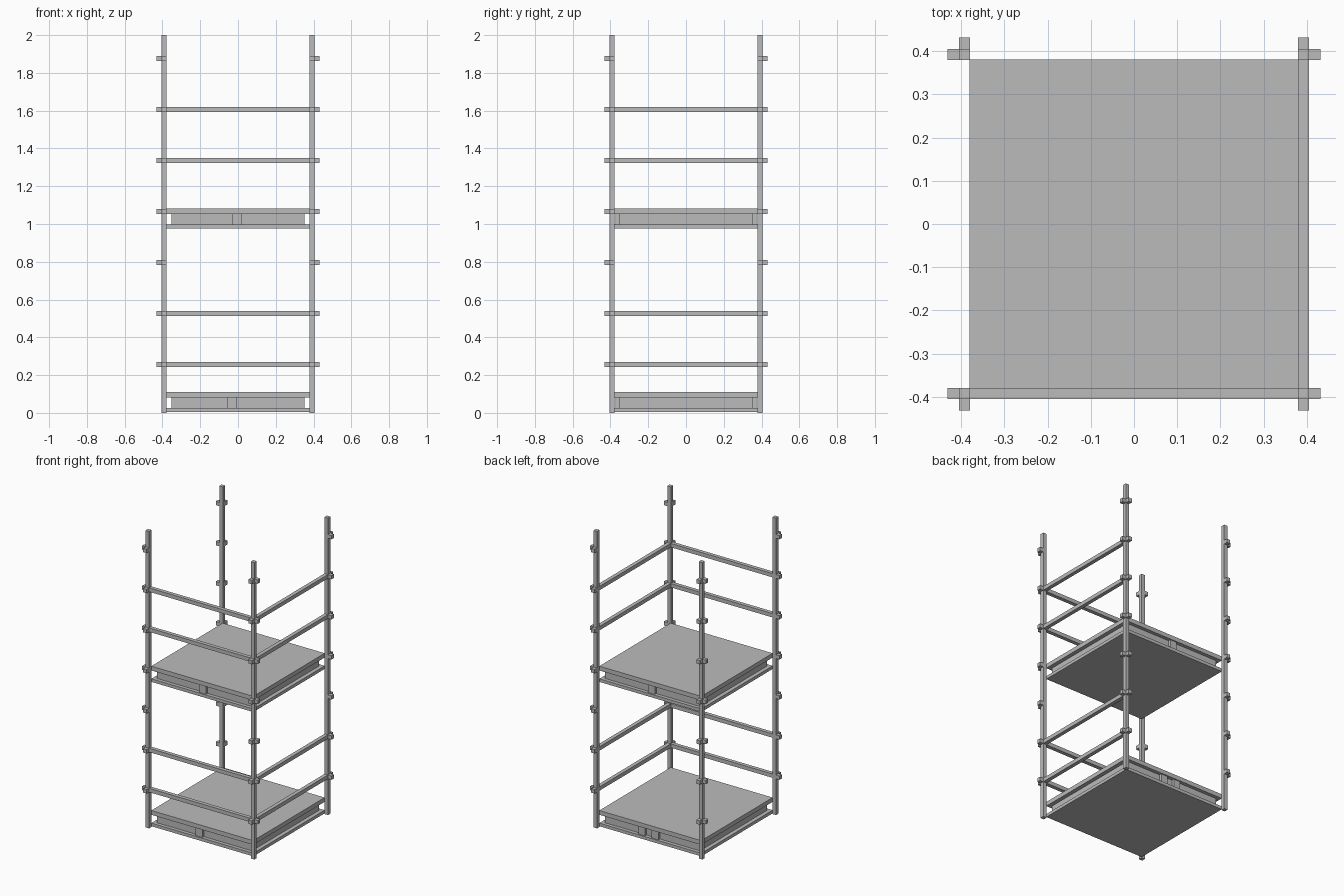
import bpy
import bmesh
from mathutils import Matrix, Vector

cube = bpy.data.objects.get("Cube")
if cube:
    bpy.data.objects.remove(cube, do_unlink=True)

grey = bpy.data.materials.new("plain_grey")
grey.use_nodes = True
grey.diffuse_color = (0.5, 0.5, 0.5, 1)
grey.node_tree.nodes["Principled BSDF"].inputs["Base Color"].default_value = (0.5, 0.5, 0.5, 1)


def build(name, boxes):
    """One object made of boxes, each given by two opposite corners."""
    bm = bmesh.new()
    for a, b in boxes:
        a, b = Vector(a), Vector(b)
        size = [abs(v) for v in b - a]
        bmesh.ops.create_cube(bm, size=1, matrix=Matrix.Translation((a + b) / 2) @ Matrix.Diagonal((*size, 1)))
    mesh = bpy.data.meshes.new(name)
    bm.to_mesh(mesh)
    bm.free()
    mesh.materials.append(grey)
    obj = bpy.data.objects.new(name, mesh)
    bpy.context.collection.objects.link(obj)


INNER, OUTER, TIP = 0.379, 0.405, 0.431   # post faces and lug tip
HALF = 0.013                              # half rail thickness
levels = [0.257 + 0.27 * i for i in range(7)]

# Corner posts with two outward lugs at every level
for sx, side in ((-1, "right"), (1, "left")):
    for sy, end in ((-1, "front"), (1, "back")):
        build(f"{end}_{side}_post", [((sx * INNER, sy * INNER, 0), (sx * OUTER, sy * OUTER, 2))])
        lugs = []
        for z in levels:
            lugs.append(((sx * OUTER, sy * INNER, z - HALF), (sx * TIP, sy * OUTER, z + HALF)))
            lugs.append(((sx * INNER, sy * OUTER, z - HALF), (sx * OUTER, sy * TIP, z + HALF)))
        build(f"{end}_{side}_lugs", lugs)

# Guard rails on the front and left sides
for i in (0, 1, 4, 5):
    lo, hi = levels[i] - HALF, levels[i] + HALF
    build(f"front_rail_{i}", [((-INNER, -OUTER, lo), (INNER, -INNER, hi))])
    build(f"left_rail_{i}", [((INNER, -INNER, lo), (OUTER, INNER, hi))])


def platform(name, z, front_struts, back_struts):
    """Deck and base plates around a recessed core with short struts."""
    deck, base = z + 0.077, z + 0.021
    build(name + "_deck", [((-0.38, -0.38, deck), (0.38, 0.38, z + 0.106))])
    build(name + "_base", [((-0.38, -0.38, z), (0.38, 0.38, base))])
    build(name + "_core", [((-0.353, -0.356, base), (0.353, 0.356, deck))])
    struts = [(x, -1) for x in front_struts] + [(x, 1) for x in back_struts]
    build(name + "_struts", [((x - 0.025, s * 0.356, base), (x + 0.025, s * 0.372, deck)) for x, s in struts])


platform("lower_platform", 0.005, [-0.03], [-0.03, 0.07])
platform("upper_platform", 0.977, [-0.003], [-0.003])
